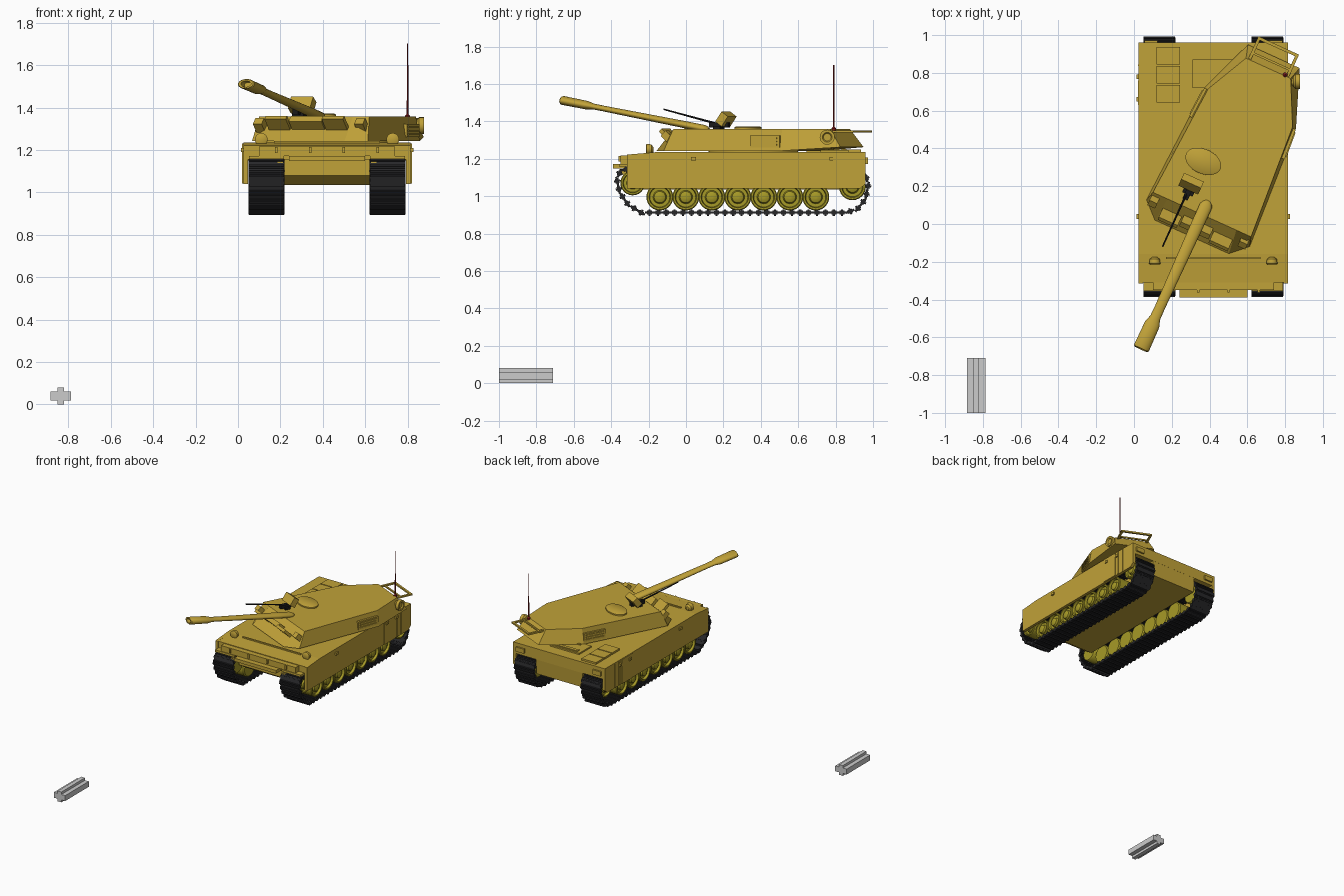
import bpy, bmesh, math
from mathutils import Matrix, Vector

cube = bpy.data.objects.get("Cube")
if cube:
    bpy.data.objects.remove(cube)


def material(name, rgb):
    m = bpy.data.materials.new(name)
    m.use_nodes = True
    m.diffuse_color = (*rgb, 1)
    m.node_tree.nodes["Principled BSDF"].inputs["Base Color"].default_value = (*rgb, 1)
    return m


PAINT = material("sand_paint", (0.53, 0.36, 0.04))
WHEEL = material("wheel_paint", (0.38, 0.32, 0.02))
RUBBER = material("track_rubber", (0.02, 0.02, 0.022))
BLACK = material("gun_black", (0.01, 0.01, 0.01))
RED = material("antenna_red", (0.22, 0.01, 0.01))

MID = 0.42                                   # hull centre line
WORLD = Matrix.Identity(4)
TURRET = Matrix.Translation((0.36, 0.05, 0)) @ Matrix.Rotation(math.radians(-24.4), 4, "Z")


def finish(name, bm, mat, frame=WORLD, smooth=False):
    bmesh.ops.recalc_face_normals(bm, faces=bm.faces)
    mesh = bpy.data.meshes.new(name)
    bm.to_mesh(mesh)
    bm.free()
    ob = bpy.data.objects.new(name, mesh)
    bpy.context.collection.objects.link(ob)
    ob.matrix_world = frame
    if mat:
        mesh.materials.append(mat)
    if smooth:
        bpy.ops.object.select_all(action="DESELECT")
        ob.select_set(True)
        bpy.context.view_layer.objects.active = ob
        bpy.ops.object.shade_smooth_by_angle(angle=math.radians(35))
    return ob


def add_box(bm, center, size, turn=WORLD):
    m = Matrix.Translation(center) @ turn @ Matrix.Diagonal((*size, 1))
    bmesh.ops.create_cube(bm, size=1, matrix=m)


def box(name, center, size, mat=PAINT, frame=WORLD, turn=WORLD):
    bm = bmesh.new()
    add_box(bm, center, size, turn)
    return finish(name, bm, mat, frame)


def loft(name, rings, mat=PAINT, frame=WORLD, smooth=False):
    """Skin a list of equal length point rings and cap both ends."""
    bm = bmesh.new()
    loops = [[bm.verts.new(p) for p in ring] for ring in rings]
    n = len(loops[0])
    for a, b in zip(loops, loops[1:]):
        for i in range(n):
            bm.faces.new((a[i], a[(i + 1) % n], b[(i + 1) % n], b[i]))
    bm.faces.new(loops[0])
    bm.faces.new(loops[-1])
    return finish(name, bm, mat, frame, smooth)


def side_prism(name, profile, x0, x1, mat=PAINT):
    return loft(name, [[(x, y, z) for y, z in profile] for x in (x0, x1)], mat)


def lathe(name, start, axis, profile, mat=PAINT, frame=WORLD, flat=1, sides=20):
    """Turn (distance, radius) pairs around an axis; flat squashes the section."""
    rot = Vector(axis).to_track_quat("Z", "Y")
    rings = []
    for d, r in profile:
        ring = []
        for i in range(sides):
            a = math.tau * i / sides
            ring.append(Vector(start) + rot @ Vector((r * math.cos(a), flat * r * math.sin(a), d)))
        rings.append(ring)
    return loft(name, rings, mat, frame, True)


# Loose cross-section bar on the ground
cross = [(a, b) for a, b in ((-.016, -.04), (.016, -.04), (.016, -.021), (.049, -.021),
                             (.049, .021), (.016, .021), (.016, .04), (-.016, .04),
                             (-.016, .021), (-.049, .021), (-.049, -.021), (-.016, -.021))]
loft("loose_cross_bar", [[(x - .836, y, z + .04) for x, z in cross] for y in (-1, -.71)], None)

# Hull
side_prism("upper_hull", [(-.31, 1.155), (-.31, 1.222), (-.16, 1.235), (.96, 1.235), (.96, 1.15)],
           MID - .39, MID + .39)
side_prism("lower_hull", [(-.3, 1.16), (-.3, 1.08), (-.23, 1.035), (.95, 1.035), (.96, 1.16)],
           MID - .2, MID + .2)
box("front_plate", (MID, -.325, 1.195), (.64, .05, .045))
box("front_step", (MID, -.35, 1.16), (.36, .08, .025))
for i in range(4):
    box("front_bracket", (MID - .24 + i * .16, -.352, 1.2), (.012, .02, .03))
box("glacis_rib", (MID, -.18, 1.237), (.5, .012, .01))

# Parts mirrored on both sides of the hull
LOOP = [(-.24, .912), (-.31, .955), (-.355, 1.02), (-.37, 1.09), (-.35, 1.135), (-.3, 1.148),
        (.9, 1.135), (.96, 1.11), (.975, 1.06), (.96, .985), (.92, .935), (.86, .912)]


def track(name, x, count=66):
    pts = [Vector((x, y, z)) for y, z in LOOP]
    segs = list(zip(pts, pts[1:] + pts[:1]))
    pitch = sum((b - a).length for a, b in segs) / count
    bm = bmesh.new()
    at = 0.0
    for a, b in segs:
        d = b - a
        turn = Matrix.Rotation(math.atan2(d.z, d.y), 4, "X")
        while at < d.length:
            p = a + d.normalized() * at
            add_box(bm, p, (.168, pitch * 1.02, .012), turn)
            add_box(bm, p, (.17, pitch * .6, .02), turn)
            add_box(bm, p, (.166, pitch * .25, .034), turn)
            at += pitch
        at -= d.length
    finish(name, bm, RUBBER)


def wheel(name, side, y, z, r):
    lathe(name, (MID + side * .22, y, z), (side, 0, 0),
          [(0, r * .9), (.01, r), (.135, r), (.14, r * .93), (.14, r * .8), (.122, r * .74),
           (.122, r * .5), (.138, r * .42), (.145, r * .2), (.145, r * .08)], WHEEL, sides=24)


for side, label in ((1, "left"), (-1, "right")):
    x = MID + side * .286
    track(label + "_track", x)
    for i in range(7):
        wheel(f"{label}_road_wheel_{i + 1}", side, -.14 + i * .139, .995, .072)
    wheel(label + "_idler", side, -.285, 1.07, .066)
    wheel(label + "_sprocket", side, .89, 1.05, .072)

    # Skirt with a raised rear door and side lugs
    side_prism(label + "_skirt", [(-.315, 1.04), (-.315, 1.222), (-.16, 1.235), (.96, 1.235),
                                  (.96, 1.065), (.93, 1.04)], MID + side * .372, MID + side * .395)
    box(label + "_skirt_door", (MID + side * .395, .695, 1.137), (.01, .13, .19))
    for y in (.79, .84):
        box(label + "_skirt_rib", (MID + side * .396, y, 1.137), (.008, .008, .19))
    for y in (.66, .78, .04):
        box(label + "_side_lug", (MID + side * .4, y, 1.2), (.014, .025, .02))

    # Lights and mudguards
    lathe(label + "_headlight", (MID + side * .31, -.175, 1.25), (0, -1, 0),
          [(0, .012), (.01, .026), (.035, .03), (.04, .022)])
    box(label + "_mudguard", (x, -.33, 1.165), (.165, .05, .016))
    box(label + "_tail_light", (MID + side * .33, .965, 1.19), (.07, .015, .035))
    box(label + "_tow_hook", (MID + side * .22, -.335, 1.13), (.025, .04, .03))

# Engine deck hatches
for i in range(3):
    box("deck_louver", (.182, .69 + i * .1, 1.24), (.125, .092, .018))
box("engine_hatch", (.435, .795, 1.239), (.25, .15, .014))
box("hatch_vent", (.44, .845, 1.248), (.21, .025, .01))
box("hatch_handle", (.44, .75, 1.248), (.12, .012, .01))

# Turret shell
def outline(half, z):
    pts = [(x, y, z) for x, y in half]
    return pts + [(-x, y, z) for x, y, z in reversed(pts)]


low = outline([(.215, -.13), (.3, -.05), (.265, .62), (.15, .92)], 1.242)
low = [(x, y, 1.262 if y > .8 else z) for x, y, z in low]
roof = outline([(.2, 0), (.285, .0), (.245, .62), (.13, .85)], 1.358)
loft("turret_shell", [low, roof], frame=TURRET)
lathe("turret_ring", (0, .34, 1.228), (0, 0, 1), [(0, .24), (.02, .24)], frame=TURRET, sides=32)

# Sloped front armour: centre mantlet and outer cheeks
lean = Matrix.Rotation(math.radians(45), 4, "X")
box("mantlet", (0, -.058, 1.312), (.17, .035, .1), frame=TURRET, turn=lean)
for s in (1, -1):
    box("cheek_plate", (s * .148, -.068, 1.308), (.11, .022, .13), frame=TURRET, turn=lean)
    box("outer_cheek", (s * .262, -.028, 1.305), (.045, .04, .09), frame=TURRET, turn=lean)

    # Side bins with grille bars
    tilt = Matrix.Rotation(s * math.radians(3.8), 4, "Z")
    box("side_bin", (s * .254, .53, 1.292), (.035, .17, .062), frame=TURRET, turn=tilt)
    for k in range(3):
        box("bin_bar", (s * .272, .53, 1.275 + k * .017), (.01, .14, .007), frame=TURRET, turn=tilt)

# Main gun, raised and slightly flattened
gun_dir = Vector((0, -.83, .15)).normalized()
lathe("main_gun", (0, .05, 1.362), gun_dir,
      [(-.03, .012), (-.018, .026), (0, .034), (.12, .034), (.6, .027), (.66, .028), (.7, .041),
       (.84, .043), (.845, .038), (.845, .026), (.81, .024)], frame=TURRET, flat=.56, sides=24)

# Roof hatch, shield and machine gun
lathe("roof_hatch", (-.11, .26, 1.352), (0, 0, 1), [(0, .1), (.016, .1), (.02, .092)],
      frame=TURRET @ Matrix.Translation((0, .09, 0)) @ Matrix.Diagonal((1, .65, 1, 1)), sides=32)
box("gun_shield", (-.12, .125, 1.412), (.115, .045, .065), frame=TURRET,
    turn=Matrix.Rotation(math.radians(-35), 4, "X"))
box("machine_gun_body", (-.115, .09, 1.38), (.03, .11, .025), BLACK, TURRET)
box("machine_gun_mount", (-.115, .085, 1.365), (.06, .04, .02), BLACK, TURRET)
lathe("machine_gun_barrel", (-.12, .08, 1.385), (0, -.97, .24), [(0, .006), (.33, .004)],
      BLACK, TURRET, sides=8)

# Rear rail frame
for x in (-.11, .11):
    box("rack_side_rail", (x, .9, 1.345), (.016, .15, .012), frame=TURRET)
box("rack_rear_rail", (0, .975, 1.345), (.236, .016, .012), frame=TURRET)
box("rack_divider", (0, .89, 1.345), (.21, .012, .01), frame=TURRET)

# Round side lamp and antenna
lathe("side_lamp", (.8, .755, 1.315), (1, 0, 0),
      [(0, .025), (.045, .028), (.055, .04), (.078, .04), (.078, .026), (.07, .02)])
lathe("antenna_base", (.8, .79, 1.35), (0, 0, 1), [(0, .012), (.012, .012), (.02, .004)], RED)
lathe("antenna", (.8, .79, 1.36), (0, 0, 1), [(0, .004), (.342, .003)], RED, sides=8)
